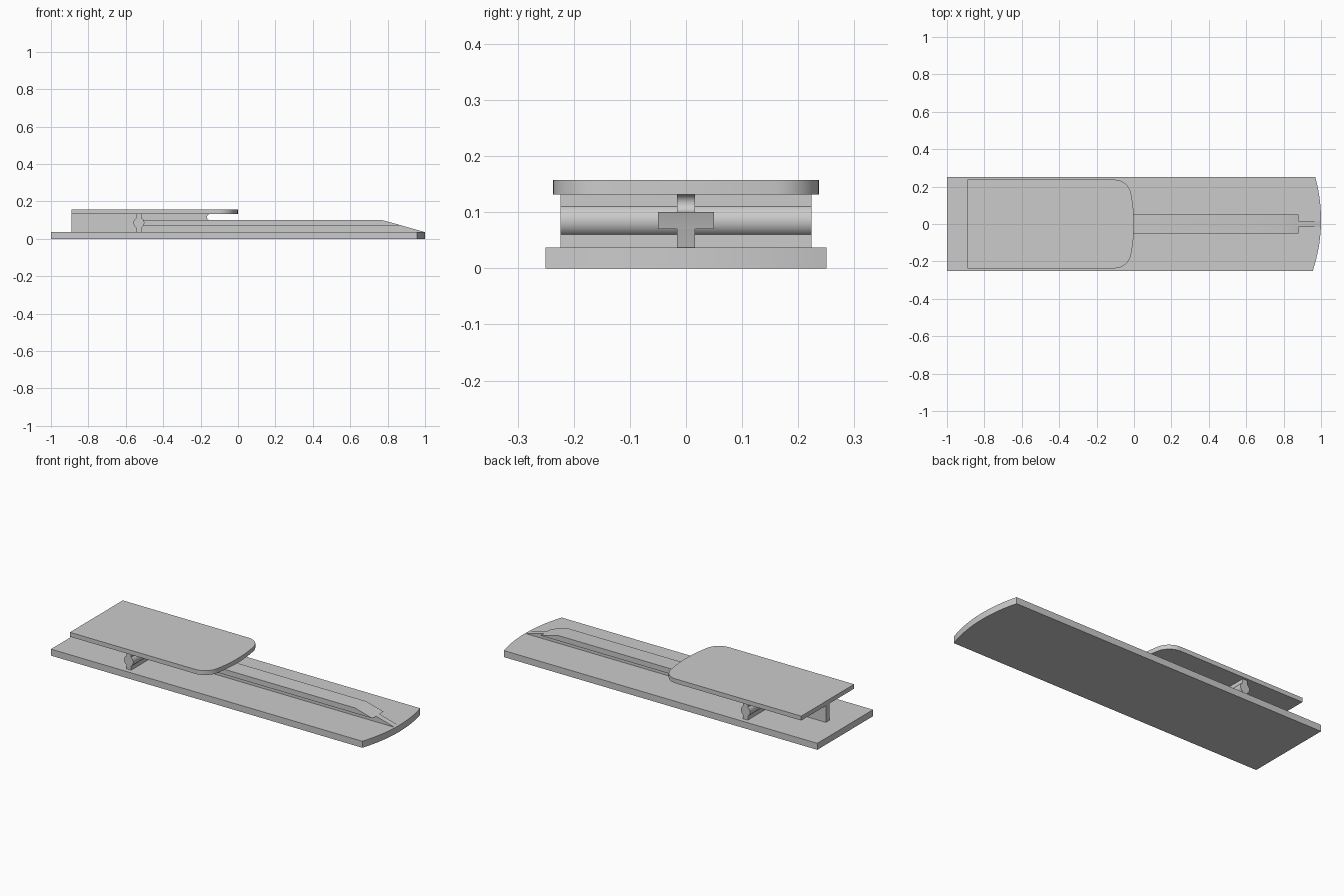
import bpy, bmesh
from math import sin, cos, pi, sqrt, atan2, asin, radians
from mathutils import Vector

cube = bpy.data.objects.get("Cube")
if cube:
    bpy.data.objects.remove(cube)

GREY = (0.6, 0.6, 0.6, 1.0)
mat = bpy.data.materials.new("plain grey")
mat.use_nodes = True
mat.diffuse_color = GREY
mat.node_tree.nodes["Principled BSDF"].inputs["Base Color"].default_value = GREY


def arc(cx, cy, r, a0, a1, n):
    return [(cx + r * cos(a0 + (a1 - a0) * i / n),
             cy + r * sin(a0 + (a1 - a0) * i / n)) for i in range(n + 1)]


def extrude(name, outline, start, end):
    """Closed prism: start and depth are vectors, outline is in 3D."""
    bm = bmesh.new()
    face = bm.faces.new([bm.verts.new(Vector(p) + Vector(start)) for p in outline])
    top = bmesh.ops.extrude_face_region(bm, geom=[face])["geom"]
    bmesh.ops.translate(bm, vec=Vector(end) - Vector(start),
                        verts=[v for v in top if isinstance(v, bmesh.types.BMVert)])
    bmesh.ops.recalc_face_normals(bm, faces=bm.faces)
    mesh = bpy.data.meshes.new(name)
    bm.to_mesh(mesh)
    bm.free()
    mesh.materials.append(mat)
    obj = bpy.data.objects.new(name, mesh)
    bpy.context.collection.objects.link(obj)
    bpy.ops.object.select_all(action="DESELECT")
    obj.select_set(True)
    bpy.context.view_layer.objects.active = obj
    bpy.ops.object.shade_smooth_by_angle(angle=radians(20))
    return obj


def slab(name, x0, x1, hw, z0, z1, R, shift=0.0, r=0.0):
    """Flat plate with a bowed front end and optional rounded corners."""
    cx = x1 - R
    pts = [(x0, -hw)]
    ends = []
    for s in (-1, 1):
        ky = s * (hw - r)
        kx = cx + sqrt((R - r) ** 2 - (ky - shift) ** 2)
        ends.append((kx, ky, atan2(ky - shift, kx - cx)))
    (ax, ay, a), (bx, by, b) = ends
    if r:
        pts += arc(ax, ay, r, -pi / 2, a, 10)[:-1]
    pts += arc(cx, shift, R, a, b, 24)
    if r:
        pts += arc(bx, by, r, b, pi / 2, 10)[1:]
    pts.append((x0, hw))
    extrude(name, [(x, y, 0) for x, y in pts], (0, 0, z0), (0, 0, z1))


def beam(name, profile, hw):
    """Side profile in x and z, extruded across the width."""
    extrude(name, [(x, 0, z) for x, z in profile], (0, -hw, 0), (0, hw, 0))


BASE, DECK, RAIL = 0.037, 0.132, 0.10

# Base and upper plates
slab("base_plate", -1, 1, 0.25, 0, BASE, 0.86, shift=0.022)
slab("upper_plate", -0.89, 0, 0.237, DECK, 0.157, 0.86, r=0.09)

# Central web with a rounded notch under the upper plate and a sloping nose
mid, rad = (RAIL + DECK) / 2, (DECK - RAIL) / 2
notch = arc(-0.15, mid, rad, 3 * pi / 2, pi / 2, 12)
beam("central_web", [(-0.89, BASE), (0.995, BASE), (0.77, RAIL)] + notch
     + [(-0.89, DECK)], 0.016)

# Wide rail on top of the web, cut by the same slope
beam("rail_flange", [(-0.53, 0.07), (0.88, 0.07), (0.77, RAIL), (-0.53, RAIL)], 0.05)

# Cross bar with a round bulge at mid height
px, pz, pr, neck = -0.53, 0.085, 0.029, 0.015
t = asin(neck / pr)
right = arc(px, pz, pr, t - pi / 2, pi / 2 - t, 16)
left = arc(px, pz, pr, pi / 2 + t, 3 * pi / 2 - t, 16)
beam("pivot_bar", [(px + neck, BASE)] + right + [(px + neck, DECK), (px - neck, DECK)]
     + left + [(px - neck, BASE)], 0.224)
